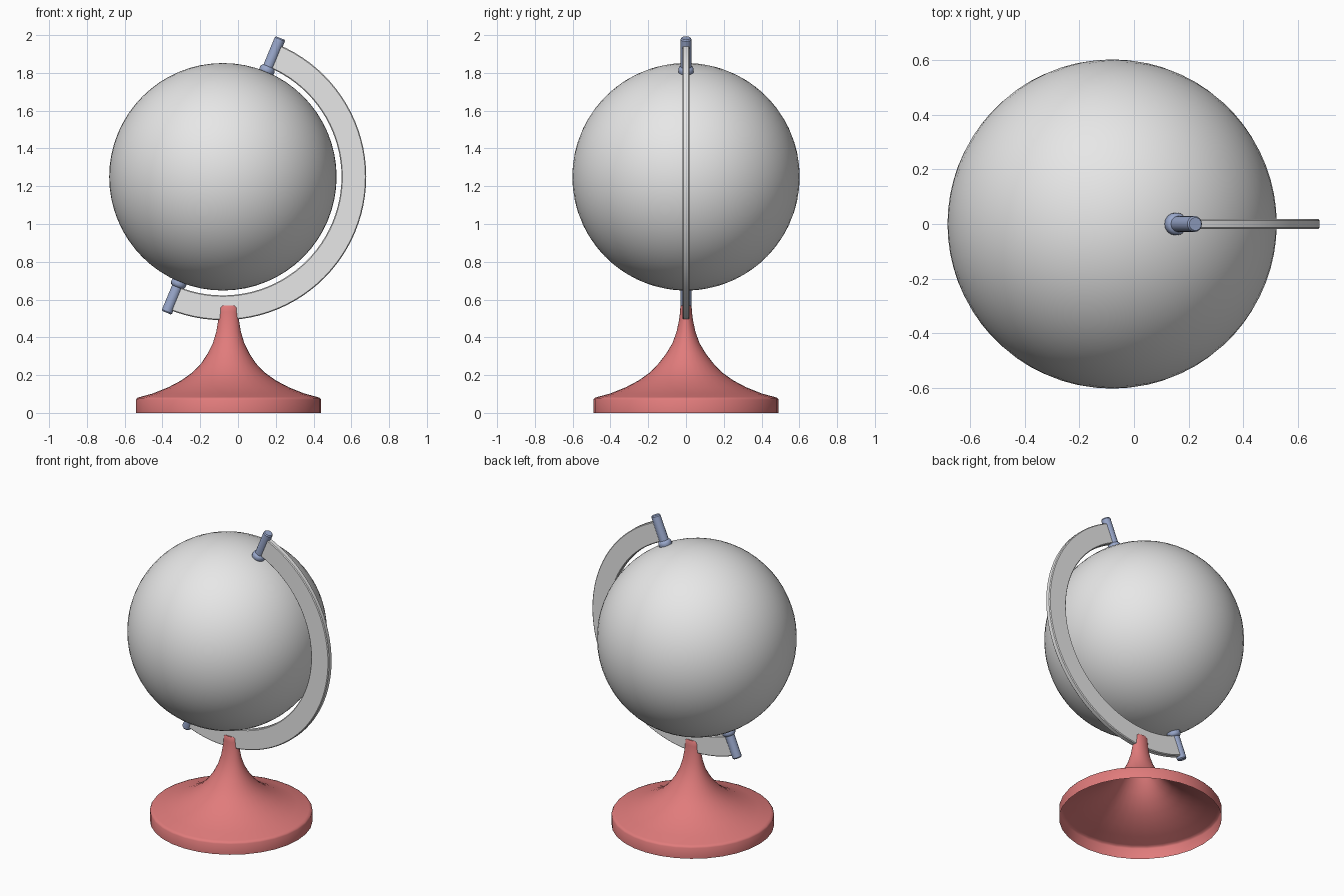
import bpy, bmesh
from math import sin, cos, pi, radians
from mathutils import Matrix, Vector

if "Cube" in bpy.data.objects:
    bpy.data.objects.remove(bpy.data.objects["Cube"], do_unlink=True)

CENTRE = Vector((-0.08, 0, 1.25))
TILT = radians(22.5)


def material(name, rgb):
    m = bpy.data.materials.new(name)
    m.use_nodes = True
    m.diffuse_color = (*rgb, 1)
    m.node_tree.nodes["Principled BSDF"].inputs["Base Color"].default_value = (*rgb, 1)
    return m


grey = material("light grey", (0.8, 0.8, 0.8))
red = material("soft red", (0.75, 0.2, 0.2))
blue = material("steel blue", (0.32, 0.39, 0.6))


def finish(bm, name, mat, angle=35):
    bmesh.ops.recalc_face_normals(bm, faces=bm.faces)
    mesh = bpy.data.meshes.new(name)
    bm.to_mesh(mesh)
    bm.free()
    mesh.materials.append(mat)
    obj = bpy.data.objects.new(name, mesh)
    bpy.context.collection.objects.link(obj)
    bpy.ops.object.select_all(action='DESELECT')
    obj.select_set(True)
    bpy.context.view_layer.objects.active = obj
    bpy.ops.object.shade_smooth_by_angle(angle=radians(angle))
    return obj


def lathe(profile, segments, squash=lambda z: 1):
    """Turn (radius, z) points about z; squash narrows the section in y."""
    bm = bmesh.new()
    rings = []
    for r, z in profile:
        turn = [2 * pi * i / segments for i in range(segments)]
        rings.append([bm.verts.new((r * cos(a), r * sin(a) * squash(z), z)) for a in turn])
    for low, high in zip(rings, rings[1:]):
        for i in range(segments):
            j = (i + 1) % segments
            bm.faces.new((low[i], low[j], high[j], high[i]))
    return bm, rings


tilted = Matrix.Translation(CENTRE) @ Matrix.Rotation(TILT, 4, 'Y')

# Globe, its poles on the tilted axis
bm = bmesh.new()
bmesh.ops.create_uvsphere(bm, u_segments=64, v_segments=32, radius=0.602, matrix=tilted)
finish(bm, "globe", grey)

# Half-ring arm, a rectangular section swept from pole to pole
bm = bmesh.new()
inner, outer, half, chamfer = 0.628, 0.759, 0.018, 0.005
section = [(inner, half - chamfer), (inner + chamfer, half),
           (outer - chamfer, half), (outer, half - chamfer)]
section += [(r, -y) for r, y in reversed(section)]
steps = 48
loops = []
for i in range(steps + 1):
    a = pi / 2 - TILT - pi * i / steps
    loops.append([bm.verts.new(CENTRE + Vector((r * cos(a), y, r * sin(a))))
                  for r, y in section])
for p, q in zip(loops, loops[1:]):
    for k in range(len(section)):
        n = (k + 1) % len(section)
        bm.faces.new((p[k], p[n], q[n], q[k]))
bm.faces.new(loops[0])
bm.faces.new(loops[-1])
finish(bm, "ring_arm", grey, 30)

# Axis pins with collars, one at each pole
pin_profile = [(0.036, 0.592), (0.041, 0.6), (0.041, 0.618), (0.036, 0.628),
               (0.029, 0.632), (0.029, 0.788), (0.024, 0.795)]
for name, flip, stretch in (("top_pin", 0, 1), ("bottom_pin", pi, 0.98)):
    bm, rings = lathe([(r, z * stretch if z > 0.7 else z) for r, z in pin_profile], 16)
    bm.faces.new(rings[0])
    bm.faces.new(rings[-1])
    bm.transform(tilted @ Matrix.Rotation(flip, 4, 'Y'))
    finish(bm, name, blue)

# Hollow flared stand, its neck flattened to grip the arm
stand_profile = [(0.49, 0), (0.49, 0.07), (0.484, 0.079), (0.47, 0.084), (0.4, 0.103),
                 (0.32, 0.135), (0.25, 0.172), (0.19, 0.215), (0.145, 0.262),
                 (0.11, 0.315), (0.083, 0.37), (0.065, 0.43), (0.055, 0.49),
                 (0.052, 0.535), (0.052, 0.558), (0.044, 0.568)]


def neck(z):
    return 1 - 0.42 * min(1, max(0, (z - 0.28) / 0.27))


bm, rings = lathe(stand_profile, 32, neck)
bm.faces.new(rings[-1])
bm.transform(Matrix.Translation((-0.05, 0, 0)))
finish(bm, "stand", red, 40)
